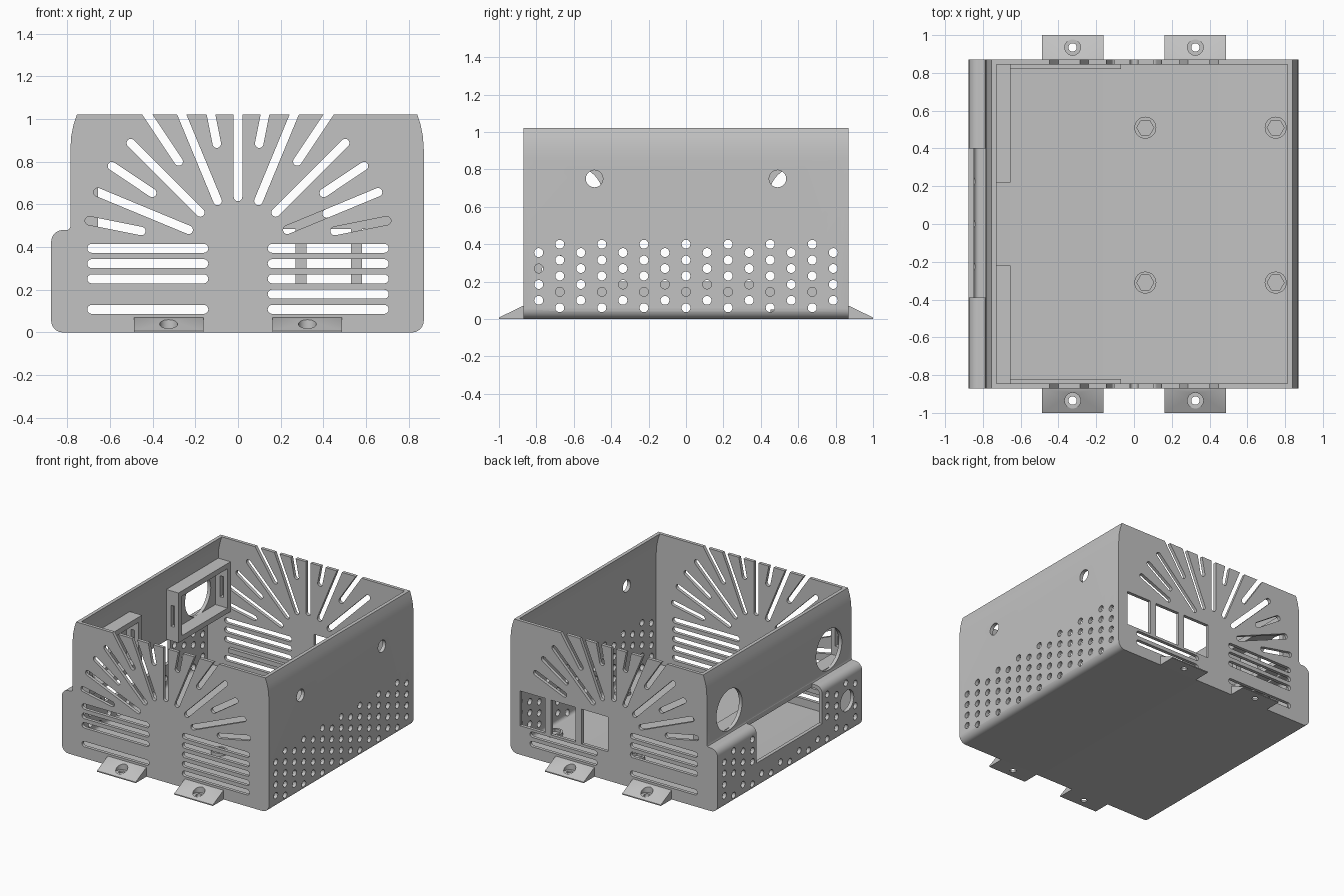
import bpy, bmesh
from math import sin, cos, pi, radians, hypot

cube = bpy.data.objects.get("Cube")
if cube:
    bpy.data.objects.remove(cube, do_unlink=True)

grey = bpy.data.materials.new("plain grey")
grey.use_nodes = True
colour = (0.54, 0.54, 0.54, 1)
grey.diffuse_color = colour
grey.node_tree.nodes["Principled BSDF"].inputs["Base Color"].default_value = colour

PLACE = {"x": lambda u, v, w: (w, u, v),
         "y": lambda u, v, w: (u, w, v),
         "z": lambda u, v, w: (u, v, w)}


def prism(bm, points, axis, lo, hi):
    """Add a closed prism: outline in the plane across the axis, from lo to hi."""
    place = PLACE[axis]
    a = [bm.verts.new(place(u, v, lo)) for u, v in points]
    b = [bm.verts.new(place(u, v, hi)) for u, v in points]
    bm.faces.new(a)
    bm.faces.new(b[::-1])
    n = len(points)
    for i in range(n):
        j = (i + 1) % n
        bm.faces.new((a[j], a[i], b[i], b[j]))


def circle(u, v, r, n=20):
    return [(u + r * cos(2 * pi * i / n), v + r * sin(2 * pi * i / n)) for i in range(n)]


def rect(u0, u1, v0, v1):
    return [(u0, v0), (u1, v0), (u1, v1), (u0, v1)]


def capsule(a, b, r, n=8):
    dx, dy = b[0] - a[0], b[1] - a[1]
    length = hypot(dx, dy)
    dx, dy = dx / length * r, dy / length * r
    pts = []
    for (cx, cy), start in ((a, pi / 2), (b, -pi / 2)):
        for i in range(n + 1):
            t = start + pi * i / n
            pts.append((cx + dx * cos(t) - dy * sin(t), cy + dx * sin(t) + dy * cos(t)))
    return pts


def make(name, prisms):
    bm = bmesh.new()
    for p in prisms:
        prism(bm, *p)
    bmesh.ops.recalc_face_normals(bm, faces=bm.faces)
    mesh = bpy.data.meshes.new(name)
    bm.to_mesh(mesh)
    bm.free()
    mesh.materials.append(grey)
    ob = bpy.data.objects.new(name, mesh)
    bpy.context.collection.objects.link(ob)
    return ob


def activate(ob):
    bpy.ops.object.select_all(action="DESELECT")
    ob.select_set(True)
    bpy.context.view_layer.objects.active = ob


def cut(ob, prisms):
    cutter = make("cutter", prisms)
    cutter.hide_render = True
    mod = ob.modifiers.new("cut", "BOOLEAN")
    mod.operation = "DIFFERENCE"
    mod.solver = "EXACT"
    mod.object = cutter
    activate(ob)
    bpy.ops.object.modifier_apply(modifier="cut")
    bpy.data.objects.remove(cutter, do_unlink=True)


def arc(cx, cz, r, a0, a1, n=6):
    return [(cx + r * cos(radians(a0 + (a1 - a0) * i / n)),
             cz + r * sin(radians(a0 + (a1 - a0) * i / n))) for i in range(n + 1)]


def profile(t, top):
    """Cross-section of the case, inset by t."""
    r = 0.055 - t
    left, right, low = -0.875 + t, 0.87 - t, t
    lean = [(0.0, 0.86), (0.004, 0.92), (0.014, 0.97), (0.03, 1.02)]
    pts = arc(right - r, low + r, r, -90, 0)
    pts += [(right - d, z) for d, z in lean]
    if top > 1.02:
        pts += [(right - 0.03, top), (-0.755 + t, top)]
    pts += [(-0.785 + t + d, z) for d, z in reversed(lean)]
    pts += [(-0.785 + t, 0.495 - t), (-0.79 + t, 0.484 - t), (-0.8 + t, 0.48 - t)]
    pts += arc(left + r, 0.48 - t - r, r, 90, 180)
    pts += arc(left + r, low + r, r, 180, 270)
    return pts


# Open-topped case with a stepped side
case = make("case", [(profile(0, 1.02), "y", -0.87, 0.87)])
cut(case, [(profile(0.027, 1.2), "y", -0.845, 0.845)])

# Sunburst and louvre slots in the front and back walls
hub = 0.385
for side in (-1, 1):
    back = side > 0
    lo, hi = sorted((side * 0.82, side * 0.9))
    slots = []
    for k in range(1, 16):
        if back and k == 1:
            continue
        t = radians(k * 11.25)
        inner = 0.25 if k % 2 == 0 else 0.45 + 0.06 * sin(t)
        if back and k == 2:
            inner = 0.45
        outer = 0.85 if 4 < k < 12 else 0.71
        ends = [(r * cos(t), hub + r * sin(t)) for r in (inner, outer)]
        slots.append((capsule(*ends, 0.02), "y", lo, hi))
    for row in range(5):
        z = 0.394 - row * 0.0715
        if row != 3:
            slots.append((capsule((-0.685, z), (-0.16, z), 0.021), "y", lo, hi))
        if not back or row > 2:
            slots.append((capsule((0.16, z), (0.685, z), 0.021), "y", lo, hi))
    # Square ports in the back wall
    if back:
        for x0, x1 in ((0.05, 0.27), (0.32, 0.53), (0.58, 0.79)):
            slots.append((rect(x0, x1, 0.22, 0.485), "y", lo, hi))
    cut(case, slots)

# Staggered round vents in both side walls
plain, stepped = [], []
for col in range(-7, 8):
    y = col * 0.1125
    odd = col % 2
    for row in range(4 if odd else 5):
        z = (0.1 if odd else 0.06) + row * 0.085
        hole = circle(y, z, 0.024, 14)
        plain.append((hole, "x", 0.8, 0.9))
        in_opening = abs(y) < 0.43 and z > 0.17
        in_port = hypot(y + 0.69, z - 0.26) < 0.12
        if not (in_opening or in_port or (not odd and row == 1)):
            stepped.append((hole, "x", -0.9, -0.82))
plain += [(circle(y, 0.75, 0.046), "x", 0.8, 0.9) for y in (-0.49, 0.49)]
cut(case, plain)

# Opening, cable port and large round holes on the stepped side
stepped.append((rect(-0.39, 0.4, 0.2, 0.49), "x", -0.9, -0.787))
stepped.append((circle(-0.69, 0.26, 0.08, 28), "x", -0.9, -0.82))
stepped += [(circle(y, 0.66, 0.155, 40), "x", -0.83, -0.7) for y in (-0.6, 0.6)]
cut(case, stepped)
parts = [case]

# Sloped mounting tabs with countersunk screw holes
for x in (-0.325, 0.325):
    for s, word in ((-1, "front"), (1, "back")):
        outline = [(s * y, z) for y, z in
                   ((0.865, 0), (1, 0), (1, 0.008), (0.872, 0.07), (0.865, 0.07))]
        tab = make(word + "_mounting_tab", [(outline, "x", x - 0.163, x + 0.163)])
        cut(tab, [(circle(x, s * 0.935, 0.042, 24), "z", 0.015, 0.2)])
        cut(tab, [(circle(x, s * 0.935, 0.022, 24), "z", -0.1, 0.1)])
        parts.append(tab)

# Floor standoffs with hexagonal recesses
for x in (0.06, 0.75):
    for y in (-0.31, 0.51):
        post = make("standoff", [(circle(x, y, 0.058, 28), "z", 0.02, 0.05)])
        cut(post, [(circle(x, y, 0.045, 6), "z", 0.03, 0.1)])
        parts.append(post)

# Square holders behind the large holes, and slide rails on the end walls
for s, word in ((-1, "front"), (1, "back")):
    y0, y1 = sorted((s * 0.22, s * 0.85))
    holder = make(word + "_holder", [(rect(y0, y1, 0.47, 0.85), "x", -0.765, -0.655)])
    cut(holder, [(rect(y0 + 0.04, y1 - 0.04, 0.51, 0.81), "x", -0.9, -0.6)])
    cut(holder, [(rect(y0 - 0.1, y0 + 0.1, 0.58, 0.74), "x", -0.72, -0.69),
                 (rect(y1 - 0.1, y1 + 0.1, 0.58, 0.74), "x", -0.72, -0.69)])
    y0, y1 = sorted((s * 0.82, s * 0.85))
    rail = make(word + "_rail", [(rect(-0.655, -0.07, 0.165, 0.2), "y", y0, y1)])
    parts += [holder, rail]

for ob in parts:
    activate(ob)
    bpy.ops.object.shade_smooth_by_angle(angle=radians(30))
